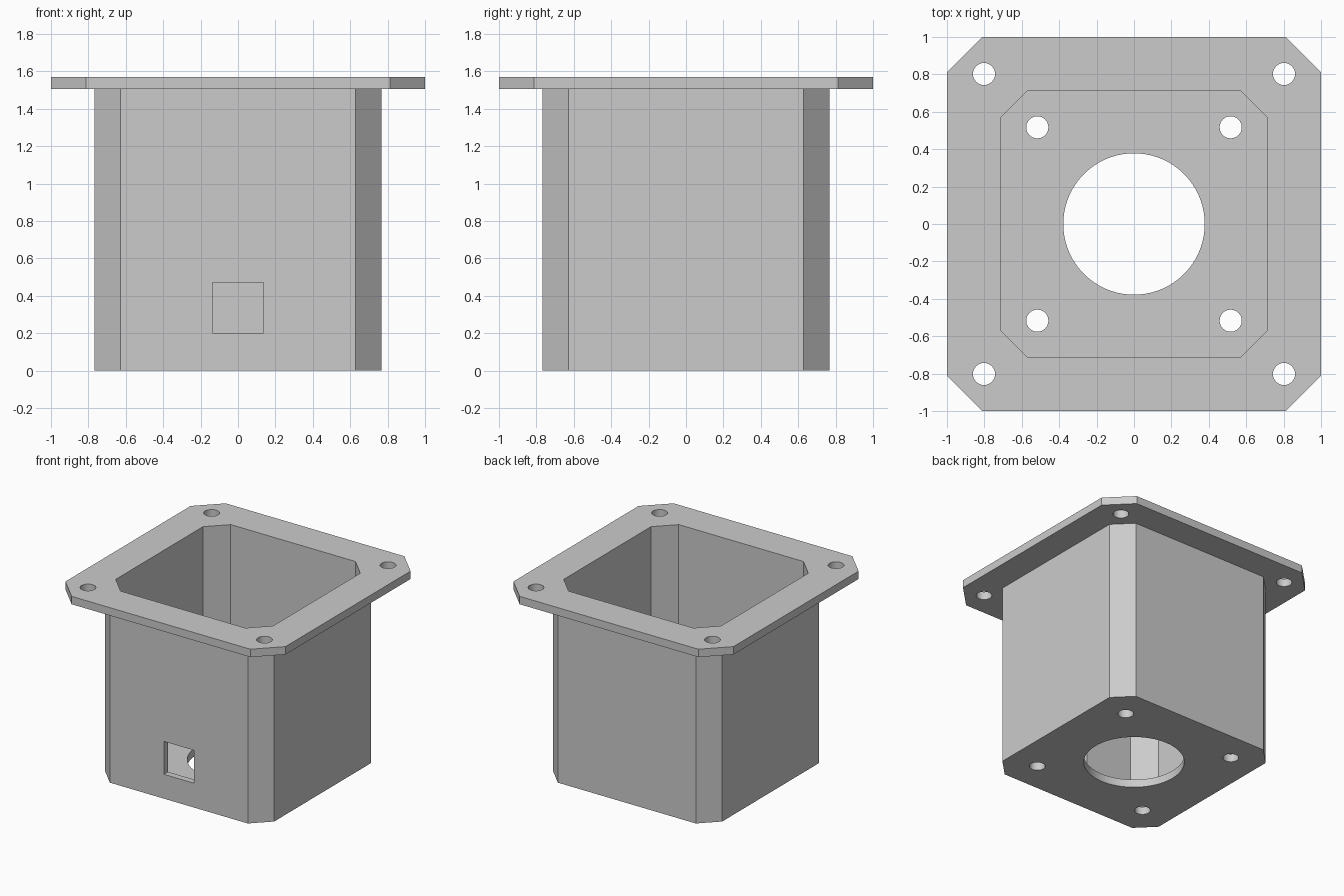
import bpy
import bmesh
import math

if "Cube" in bpy.data.objects:
    bpy.data.objects.remove(bpy.data.objects["Cube"])

grey = bpy.data.materials.new("light grey")
grey.diffuse_color = (0.6, 0.6, 0.6, 1)
grey.use_nodes = True
grey.node_tree.nodes["Principled BSDF"].inputs["Base Color"].default_value = grey.diffuse_color


def prism(name, outline, z0, z1):
    """Extrude a flat outline from z0 up to z1."""
    bm = bmesh.new()
    face = bm.faces.new([bm.verts.new((x, y, z0)) for x, y in outline])
    ext = bmesh.ops.extrude_face_region(bm, geom=[face])
    top = [v for v in ext["geom"] if isinstance(v, bmesh.types.BMVert)]
    bmesh.ops.translate(bm, verts=top, vec=(0, 0, z1 - z0))
    bmesh.ops.recalc_face_normals(bm, faces=bm.faces)
    mesh = bpy.data.meshes.new(name)
    bm.to_mesh(mesh)
    bm.free()
    mesh.materials.append(grey)
    ob = bpy.data.objects.new(name, mesh)
    bpy.context.collection.objects.link(ob)
    return ob


def chamfered(h, c):
    """Square of half size h whose corners are cut back to c."""
    return [(c, -h), (h, -c), (h, c), (c, h), (-c, h), (-h, c), (-h, -c), (-c, -h)]


def circle(x, y, r, n):
    return [(x + r * math.cos(2 * math.pi * i / n),
             y + r * math.sin(2 * math.pi * i / n)) for i in range(n)]


def combine(target, tool, operation):
    """Apply a boolean and remove the tool."""
    mod = target.modifiers.new(tool.name, "BOOLEAN")
    mod.operation = operation
    mod.solver = "EXACT"
    mod.object = tool
    bpy.context.view_layer.objects.active = target
    bpy.ops.object.modifier_apply(modifier=mod.name)
    bpy.data.objects.remove(tool)


# Housing with chamfered corners and a mounting flange on top
housing = prism("housing", chamfered(0.768, 0.627), 0, 1.54)
combine(housing, prism("flange", chamfered(1.0, 0.812), 1.505, 1.57), "UNION")

# Open cavity above a thin floor
combine(housing, prism("cavity", chamfered(0.715, 0.567), 0.065, 1.8), "DIFFERENCE")

# Large floor opening
combine(housing, prism("floor_opening", circle(0, 0, 0.378, 96), -0.2, 0.2), "DIFFERENCE")

# Screw holes in the floor and in the flange
for sx in (-1, 1):
    for sy in (-1, 1):
        for d, z0, z1 in ((0.517, -0.2, 0.2), (0.802, 1.4, 1.7)):
            hole = prism("screw_hole", circle(sx * d, sy * d, 0.059, 40), z0, z1)
            combine(housing, hole, "DIFFERENCE")

# Square cable window through the front wall
w = 0.136
window = [(-w, -0.9), (w, -0.9), (w, -0.6), (-w, -0.6)]
combine(housing, prism("cable_window", window, 0.2, 0.47), "DIFFERENCE")

# Smooth round holes, sharp edges elsewhere
bpy.ops.object.select_all(action="DESELECT")
housing.select_set(True)
bpy.context.view_layer.objects.active = housing
bpy.ops.object.shade_smooth_by_angle(angle=math.radians(30))
